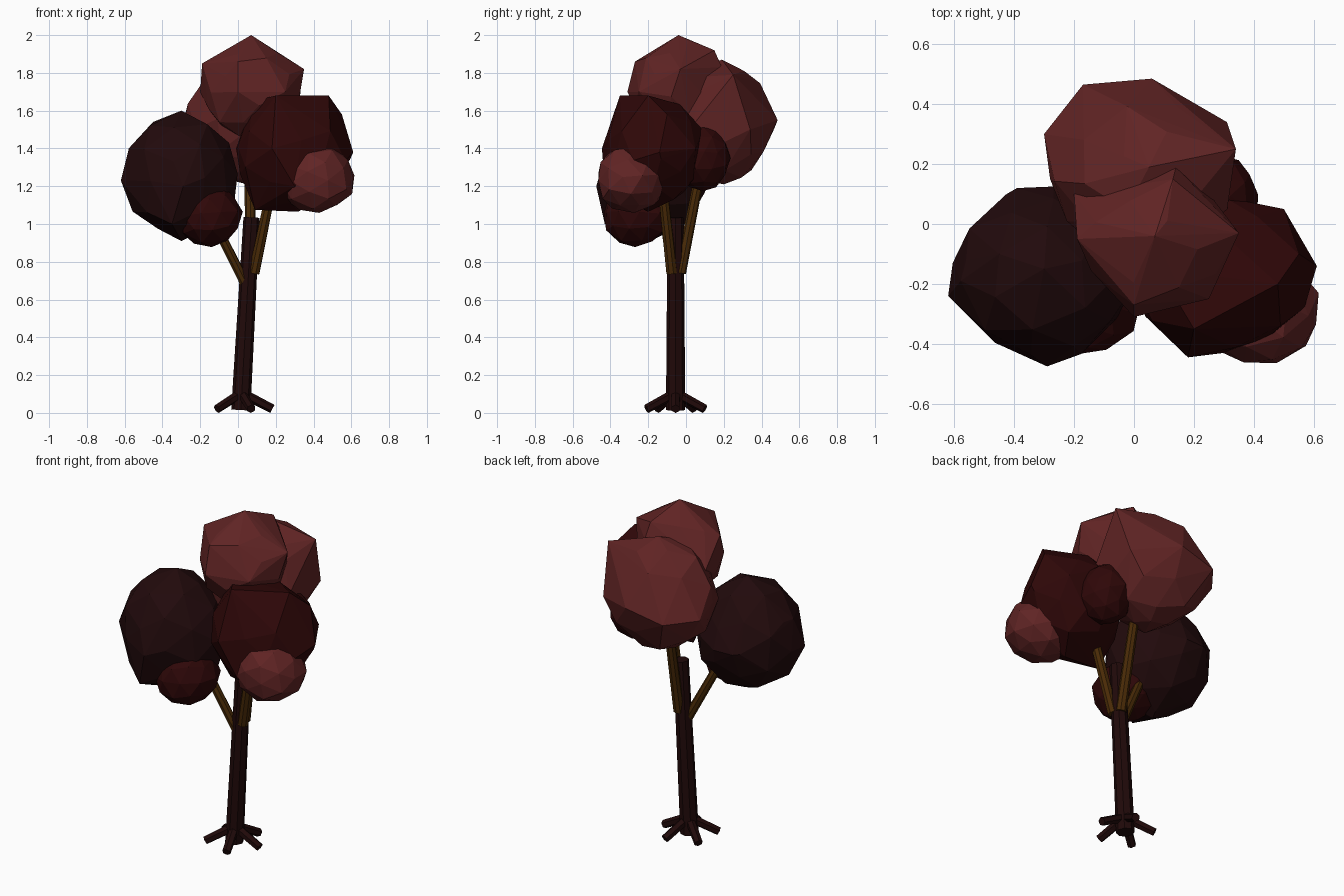
import bpy, bmesh, math, random
from mathutils import Vector, Matrix, Euler

if "Cube" in bpy.data.objects:
    bpy.data.objects.remove(bpy.data.objects["Cube"])

random.seed(4)


def material(name, rgb):
    m = bpy.data.materials.new(name)
    m.diffuse_color = (*rgb, 1)
    m.use_nodes = True
    m.node_tree.nodes["Principled BSDF"].inputs["Base Color"].default_value = m.diffuse_color
    return m


BARK = material("dark bark", (0.0145, 0.0028, 0.0028))
WOOD = material("brown branch", (0.066, 0.023, 0.002))
DARK = material("near black leaves", (0.0155, 0.0030, 0.0035))
MAROON = material("maroon leaves", (0.028, 0.0022, 0.0024))
RED = material("dusty red leaves", (0.117, 0.0175, 0.0175))


def finish(bm, name, mat):
    bmesh.ops.recalc_face_normals(bm, faces=bm.faces)
    me = bpy.data.meshes.new(name)
    bm.to_mesh(me)
    bm.free()
    me.materials.append(mat)
    ob = bpy.data.objects.new(name, me)
    bpy.context.collection.objects.link(ob)
    return ob


def limb(name, a, b, r1, r2, mat, sides=8):
    """Tapered faceted rod from a to b."""
    a, b = Vector(a), Vector(b)
    d = b - a
    bm = bmesh.new()
    mtx = Matrix.Translation((a + b) / 2) @ d.to_track_quat('Z', 'Y').to_matrix().to_4x4()
    bmesh.ops.create_cone(bm, cap_ends=True, segments=sides, radius1=r1,
                          radius2=r2, depth=d.length, matrix=mtx)
    return finish(bm, name, mat)


def leaves(name, centre, radii, mat, corners=(), jitter=0.05):
    """Low-poly ball, pulled out to a few corners by a convex hull."""
    ball = bmesh.new()
    bmesh.ops.create_icosphere(ball, subdivisions=2, radius=1)
    rot = Euler([random.uniform(0, math.tau) for _ in range(3)]).to_matrix()
    points = list(corners)
    for v in ball.verts:
        p = rot @ v.co * (1 + random.uniform(-jitter, jitter))
        points.append([c + r * q for c, r, q in zip(centre, radii, p)])
    ball.free()
    bm = bmesh.new()
    for p in points:
        bm.verts.new(p)
    bmesh.ops.convex_hull(bm, input=bm.verts[:])
    loose = [v for v in bm.verts if not v.link_faces]
    bmesh.ops.delete(bm, geom=loose, context='VERTS')
    return finish(bm, name, mat)


# Trunk, leaning slightly to the right
limb("trunk", (0.015, -0.055, 0.015), (0.072, -0.055, 1.035), 0.051, 0.043, BARK)

# Five spreading roots
for i in range(5):
    t = math.tau * i / 5
    c, s = math.cos(t), math.sin(t)
    limb(f"root_{i + 1}", (0.02 + 0.01 * c, -0.055 + 0.01 * s, 0.1),
         (0.02 + 0.162 * c, -0.055 + 0.162 * s, 0.021), 0.026, 0.024, BARK, 6)

# Branches reaching into the foliage
limb("left_branch", (0.05, -0.06, 0.66), (-0.22, -0.14, 1.2), 0.027, 0.024, WOOD)
limb("right_branch", (0.085, -0.075, 0.74), (0.20, -0.135, 1.3), 0.03, 0.026, WOOD)
limb("back_branch", (0.068, -0.03, 0.74), (0.06, 0.09, 1.35), 0.03, 0.026, WOOD)

# Large leaf masses
leaves("left_leaves", (-0.30, -0.17, 1.25), (0.30, 0.285, 0.325), DARK, [
    (-0.62, -0.24, 1.23), (-0.29, -0.475, 1.2), (-0.30, -0.15, 1.60),
    (-0.45, -0.10, 1.54), (-0.39, 0.12, 1.25), (-0.27, 0.125, 1.25),
    (-0.30, -0.20, 0.91), (-0.35, -0.43, 1.0), (-0.56, -0.12, 1.40)])
leaves("right_leaves", (0.29, -0.17, 1.38), (0.295, 0.26, 0.295), MAROON, [
    (0.20, -0.35, 1.68), (0.48, -0.20, 1.68), (0.55, -0.10, 1.58),
    (0.61, -0.14, 1.38), (0.32, -0.20, 1.065), (0.09, -0.20, 1.075),
    (0.18, -0.445, 1.40), (0.30, -0.43, 1.20), (0.50, 0.05, 1.40),
    (-0.01, -0.15, 1.40), (0.30, 0.09, 1.50), (0.08, -0.15, 1.65)])
leaves("top_leaves", (0.07, -0.05, 1.71), (0.25, 0.235, 0.26), RED, [
    (0.07, -0.04, 2.0), (-0.19, -0.05, 1.85), (-0.20, 0.10, 1.70),
    (0.35, -0.03, 1.82), (0.25, -0.25, 1.70), (0.0, -0.31, 1.70),
    (0.0, -0.27, 1.86), (0.13, 0.15, 1.92), (0.14, 0.19, 1.83)])
leaves("back_leaves", (0.03, 0.17, 1.53), (0.30, 0.29, 0.315), RED, [
    (0.34, 0.25, 1.79), (0.31, 0.34, 1.50), (0.06, 0.485, 1.55),
    (-0.17, 0.465, 1.50), (0.05, 0.19, 1.87), (-0.28, 0.15, 1.55),
    (-0.30, 0.30, 1.50), (0.05, 0.20, 1.21)])

# Small leaf clumps
leaves("left_clump", (-0.155, -0.26, 1.05), (0.175, 0.18, 0.17), MAROON)
leaves("right_clump", (0.415, -0.29, 1.24), (0.205, 0.19, 0.18), RED)
leaves("back_clump", (0.27, 0.09, 1.35), (0.15, 0.14, 0.175), MAROON)
